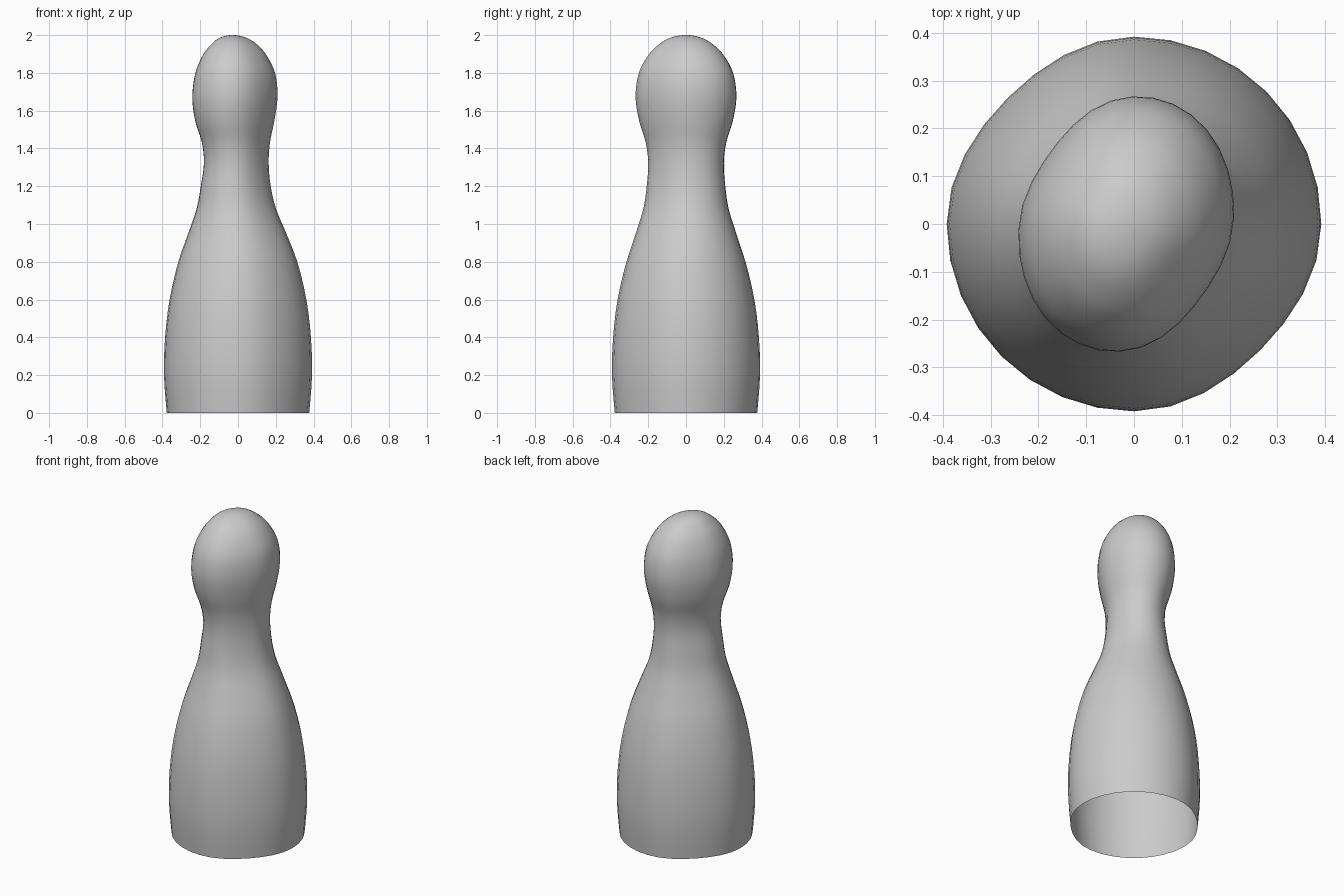
import bpy
import bmesh
from math import cos, sin, pi, radians
from mathutils import Vector
from mathutils.geometry import interpolate_bezier

cube = bpy.data.objects.get("Cube")
if cube:
    bpy.data.objects.remove(cube, do_unlink=True)

SIDES = 32
TILT = radians(-16)   # turn of the oval head about z
STRETCH = 0.22        # how much longer than wide the head is
FLATTEN = 0.047       # flattening towards front left and back right

# Silhouette: height, narrow radius, sideways offset
PROFILE = [
    (0, .377, 0), (.2, .392, 0), (.4, .386, 0), (.6, .362, 0),
    (.8, .315, -.001), (.95, .259, -.004), (1.08, .209, -.009),
    (1.2, .183, -.012), (1.32, .169, -.009), (1.43, .177, -.011),
    (1.54, .205, -.017), (1.65, .221, -.017), (1.74, .218, -.015),
    (1.82, .201, -.015), (1.9, .162, -.018), (1.95, .12, -.021),
    (1.98, .081, -.025), (1.995, .042, -.028), (2, .012, -.03),
]
TOP = Vector((-.03, 0, 2))


def smooth_rows(rows, steps=3):
    """Run a smooth curve through the silhouette rows."""
    pts = [Vector(r) for r in rows]
    out = []
    for i in range(len(pts) - 1):
        a, b = pts[i], pts[i + 1]
        before = pts[max(i - 1, 0)]
        after = pts[min(i + 2, len(pts) - 1)]
        out += interpolate_bezier(a, a + (b - before) / 6,
                                  b - (after - a) / 6, b, steps + 1)[:-1]
    return out + [pts[-1]]


def add_ring(bm, z, radius, offset):
    """One ring: nearly round on the body, an oval turned by TILT on the head."""
    t = min(max((z - .8) / .65, 0), 1)
    long_radius = radius * (1 + STRETCH * t * t * (3 - 2 * t))
    ring = []
    for i in range(SIDES):
        a = 2 * pi * i / SIDES - TILT
        u, v = radius * cos(a), long_radius * sin(a)
        x = u * cos(TILT) - v * sin(TILT)
        y = u * sin(TILT) + v * cos(TILT)
        diagonal = max(0, -2 * x * y / (x * x + y * y))
        f = 1 - FLATTEN * diagonal ** 2
        ring.append(bm.verts.new((x * f + offset, y * f, z)))
    return ring


# Hollow pin body, open at the base
bm = bmesh.new()
rings = [add_ring(bm, *row) for row in smooth_rows(PROFILE)]
for low, high in zip(rings, rings[1:]):
    for i in range(SIDES):
        j = (i + 1) % SIDES
        bm.faces.new((low[i], low[j], high[j], high[i]))

# Crown of the head
pole = bm.verts.new(TOP)
for i in range(SIDES):
    bm.faces.new((rings[-1][i], rings[-1][(i + 1) % SIDES], pole))

mesh = bpy.data.meshes.new("pin")
bm.to_mesh(mesh)
bm.free()
pin = bpy.data.objects.new("pin", mesh)
bpy.context.collection.objects.link(pin)

# Plain grey finish
grey = bpy.data.materials.new("light grey")
grey.use_nodes = True
colour = (.6, .6, .6, 1)
grey.diffuse_color = colour
grey.node_tree.nodes["Principled BSDF"].inputs["Base Color"].default_value = colour
mesh.materials.append(grey)

bpy.context.view_layer.objects.active = pin
pin.select_set(True)
bpy.ops.object.shade_smooth_by_angle(angle=radians(40))
